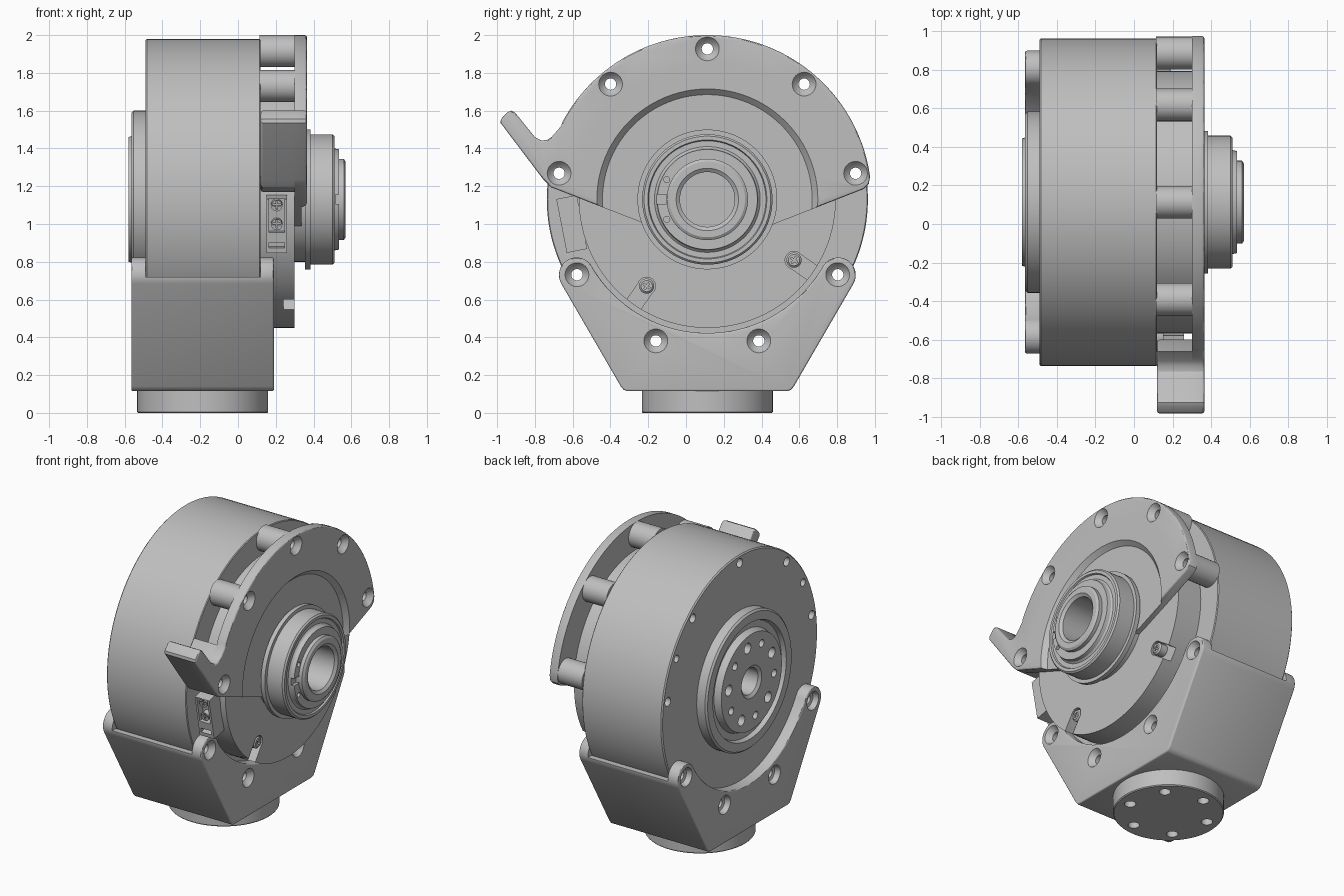
import bpy, bmesh, math
from mathutils import Matrix, Vector

if "Cube" in bpy.data.objects:
    bpy.data.objects.remove(bpy.data.objects["Cube"], do_unlink=True)

CY, CZ = 0.113, 1.13      # main axis, running along x
BOLT_R = 0.797

metal = bpy.data.materials.new("plain_grey_metal")
metal.use_nodes = True
grey = (0.52, 0.52, 0.52, 1)
metal.diffuse_color = grey
metal.node_tree.nodes["Principled BSDF"].inputs["Base Color"].default_value = grey


def polar(angle, r, cy=CY, cz=CZ):
    a = math.radians(angle)
    return (cy + r * math.cos(a), cz + r * math.sin(a))


def arc(a0, a1, r, n, cy=CY, cz=CZ):
    return [polar(a0 + (a1 - a0) * i / n, r, cy, cz) for i in range(n + 1)]


def finish(name, bm):
    bmesh.ops.recalc_face_normals(bm, faces=bm.faces[:])
    mesh = bpy.data.meshes.new(name)
    bm.to_mesh(mesh)
    bm.free()
    mesh.materials.append(metal)
    obj = bpy.data.objects.new(name, mesh)
    bpy.context.collection.objects.link(obj)
    return obj


def lathe(name, profile, cy=CY, cz=CZ, steps=96):
    """Turn (x, radius) points around an axis parallel to x."""
    bm = bmesh.new()
    vs = [bm.verts.new((x, cy + r, cz)) for x, r in profile]
    es = [bm.edges.new(pair) for pair in zip(vs, vs[1:])]
    bmesh.ops.spin(bm, geom=vs + es, cent=(0, cy, cz), axis=(1, 0, 0),
                   angle=math.tau, steps=steps, use_merge=True)
    bmesh.ops.remove_doubles(bm, verts=bm.verts[:], dist=0.0001)
    return finish(name, bm)


def rod(name, x0, x1, r, cy, cz, steps=32):
    return lathe(name, [(x0, 0), (x0, r), (x1, r), (x1, 0)], cy, cz, steps)


def prism(name, outline, x0, x1, bevel=0.0, rims=()):
    """Extrude a (y, z) outline along x and round the chosen rims."""
    bm = bmesh.new()
    face = bm.faces.new([bm.verts.new((x0, y, z)) for y, z in outline])
    out = bmesh.ops.extrude_face_region(bm, geom=[face], use_keep_orig=True)
    moved = [g for g in out["geom"] if isinstance(g, bmesh.types.BMVert)]
    bmesh.ops.translate(bm, verts=moved, vec=(x1 - x0, 0, 0))
    bmesh.ops.recalc_face_normals(bm, faces=bm.faces[:])
    edges = [e for e in bm.edges for x in rims
             if all(abs(v.co.x - x) < 0.0001 for v in e.verts)]
    if edges:
        bmesh.ops.bevel(bm, geom=edges, offset=bevel, segments=3,
                        profile=0.5, affect='EDGES', clamp_overlap=True)
    return finish(name, bm)


def box(name, centre, size, angle=0):
    bm = bmesh.new()
    m = (Matrix.Translation(centre) @ Matrix.Rotation(math.radians(angle), 4, 'X')
         @ Matrix.Diagonal(Vector(size).to_4d()))
    bmesh.ops.create_cube(bm, size=1, matrix=m)
    return finish(name, bm)


def cut(obj, cutters, keep=False):
    for c in cutters:
        mod = obj.modifiers.new("cut", 'BOOLEAN')
        mod.operation, mod.solver, mod.object = 'DIFFERENCE', 'EXACT', c
        bpy.context.view_layer.objects.active = obj
        bpy.ops.object.modifier_apply(modifier=mod.name)
        if not keep:
            bpy.data.objects.remove(c, do_unlink=True)


# Drum, inner disc, front bearing hub and rear output flange in one turned part
drum = lathe("drum_and_hub", [
    (-.2, 0), (-.2, .145), (.555, .145), (.57, .165), (.57, .2), (.56, .215),
    (.535, .215), (.535, .265), (.51, .27), (.50, .28), (.50, .31), (.51, .315),
    (.51, .335), (.50, .345), (.385, .345), (.385, .37), (.355, .37), (.355, .33),
    (.30, .33), (.30, .68), (.12, .68), (.12, .845), (.115, .85), (-.482, .85),
    (-.49, .842), (-.49, .47), (-.553, .47), (-.565, .458), (-.565, .40),
    (-.535, .39), (-.535, .345), (-.58, .33), (-.58, .11), (-.565, .09),
    (-.22, .09), (-.22, 0)], steps=128)

# Upper cover plate with its hook arm
hook = [(-.66, 1.52), (-.71, 1.462), (-.735, 1.445), (-.765, 1.442), (-.80, 1.46),
        (-.905, 1.59), (-.925, 1.60), (-.945, 1.592), (-.98, 1.555), (-.982, 1.535),
        (-.755, 1.235), (-.715, 1.195)]
cover = prism("upper_cover_plate", arc(8, 152, .87, 60) + hook
              + [(-.24, 1.01), (CY, .88), (.466, 1.0), (.94, 1.185), (.967, 1.21)],
              .30, .365, .012, (.365,))
cut(cover, [lathe("recess_cutter", [(.2, 0), (.2, .3), (.335, .3), (.335, .555),
                                    (.365, .585), (.4, .585), (.4, 0)])])
arm = prism("hook_arm_block", hook + [(-.60, 1.17), (-.60, 1.34)], .12, .31, .012, (.12,))

# Lower bracket: two eared cheeks joined by a solid body
ear_l, ear_r = polar(210, .80), polar(330, .80)
outline = (arc(330, 210, .707, 48) + arc(30, 210, .093, 16, *ear_l)
           + [(-.345, .14), (-.33, .122), (-.31, .115)]
           + [(2 * CY + .31, .115), (2 * CY + .33, .122), (2 * CY + .345, .14)]
           + arc(-30, 150, .093, 16, *ear_r)[:-1])
bracket = prism("lower_bracket", outline, -.565, .19, .018, (-.565, .19))
cut(bracket, [rod("drum_clearance", -.49, .12, .8505, CY, CZ, 128),
              box("ear_gap", (-.185, CY, 1.22), (.61, 2, 1))])

# Posts between the drum and the cover, then the nine bolt holes
for i in range(9):
    angle = 90 + 40 * i
    y, z = polar(angle, BOLT_R)
    upper = i in (0, 1, 2, 7, 8)
    if upper:
        drill = lathe("drill", [(.4, 0), (.4, .063), (.365, .063), (.34, .045),
                                (.33, .03), (-.7, .03), (-.7, 0)], y, z, 32)
        targets = [drum, cover]
        if i == 2:
            targets.append(arm)
        else:
            post = rod("cover_post_%d" % i, .115, .31, .085, *polar(angle, .785))
            targets.append(post)
    else:
        drill = lathe("drill", [(.25, 0), (.25, .063), (.19, .063), (.165, .045),
                                (.155, .03), (-.525, .03), (-.53, .05),
                                (-.565, .063), (-.7, .063), (-.7, 0)], y, z, 32)
        targets = [drum, bracket]
    for t in targets:
        cut(t, [drill], keep=True)
    bpy.data.objects.remove(drill, do_unlink=True)

# Extra blind holes in the drum back and the ring of holes in the output flange
for angle in (30, 150):
    cut(drum, [rod("blind_hole", -.6, -.42, .025, *polar(angle, BOLT_R))])
for i in range(10):
    cut(drum, [rod("flange_hole", -.7, -.45, (.036, .026)[i % 2],
                   *polar(8 + 36 * i, .25))])

# Retaining ring gap and its two plier holes
cut(drum, [box("ring_gap", (.54, CY - .245, CZ), (.05, .06, .05))])
for side in (-1, 1):
    cut(drum, [rod("ring_hole", .515, .6, .016, CY - .215, CZ + side * .105, 16)])

# Adjustment slots in the inner disc, each with a cross-head screw
for n, angle in enumerate((235, 325)):
    y, z = polar(angle, .56)
    sy, sz = polar(angle, .66)
    cut(drum, [box("slot_cutter", (.28, sy, sz), (.08, .20, .09), angle),
               rod("slot_end", .24, .35, .047, y, z)])
    screw = lathe("disc_screw_%d" % n, [(.235, 0), (.235, .04), (.29, .04),
                                        (.30, .03), (.30, 0)], y, z, 32)
    cut(screw, [box("cross", (.30, y, z), (.03, .04, .01), angle),
                box("cross", (.30, y, z), (.03, .01, .04), angle)])

# Terminal block on the front side
TILT = 11
block = box("terminal_block", (.205, -.605, 1.0), (.11, .11, .29), TILT)
cut(block, [box("terminal_pocket", (.205, -.66, 1.045), (.08, .07, .18), TILT),
            box("wire_slot", (.205, -.63, .89), (.08, .06, .03), TILT)])
for n, z in enumerate((1.0, 1.1)):
    bm = bmesh.new()
    bmesh.ops.create_cone(bm, cap_ends=True, segments=20, radius1=.03, radius2=.03,
                          depth=.04, matrix=Matrix.Translation((.205, -.635 - (z - 1.0) * .2, z))
                          @ Matrix.Rotation(math.radians(90 + TILT), 4, 'X'))
    screw = finish("terminal_screw_%d" % n, bm)
    cut(screw, [box("cross", (.205, -.655 - (z - 1.0) * .2, z), (.045, .02, .01), TILT),
                box("cross", (.205, -.655 - (z - 1.0) * .2, z), (.01, .02, .045), TILT)])

# Round mounting foot with six holes underneath
foot = lathe("mounting_foot", [(0, 0), (0, .342), (.006, .347), (.13, .347), (.13, 0)], 0, 0)
for i in range(6):
    cut(foot, [rod("foot_hole", -.1, .09, .036, *polar(60 * i + 15, .265, 0, 0))])
foot.data.transform(Matrix.Translation((-.187, CY, 0))
                    @ Matrix.Rotation(math.radians(-90), 4, 'Y'))

# Smooth round surfaces, keep machined edges crisp
bpy.ops.object.select_all(action='DESELECT')
for o in bpy.context.collection.objects:
    if o.type == 'MESH' and metal.name in o.data.materials:
        o.select_set(True)
        bpy.context.view_layer.objects.active = o
bpy.ops.object.shade_smooth_by_angle(angle=math.radians(30))
